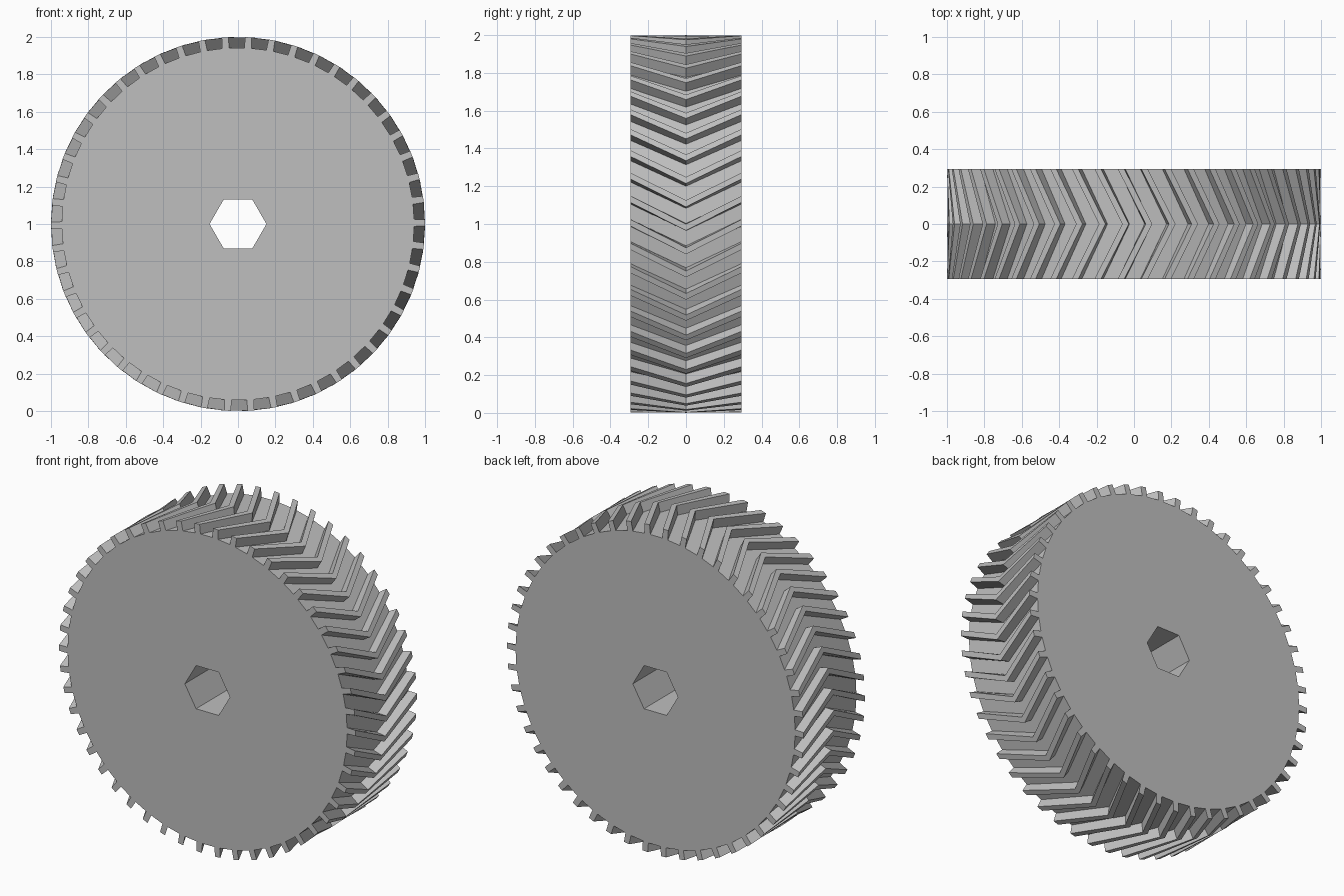
import bpy
import bmesh
from math import radians, sin, cos, pi
from mathutils import Vector

if "Cube" in bpy.data.objects:
    bpy.data.objects.remove(bpy.data.objects["Cube"], do_unlink=True)

TEETH = 50
TIP, ROOT, BORE = 1.0, 0.942, 0.152
HALF_WIDTH = 0.295
TWIST = radians(8.6)       # how far the tooth apex leads its ends
PHASE = radians(0.4)
HALF_ROOT, HALF_TIP = radians(1.15), radians(1.0)

steel = bpy.data.materials.new("steel_grey")
steel.use_nodes = True
colour = (0.52, 0.52, 0.52, 1)
steel.diffuse_color = colour
steel.node_tree.nodes["Principled BSDF"].inputs["Base Color"].default_value = colour


def gear_outline():
    """Polar points (radius, angle) of the toothed rim."""
    points = []
    for i in range(TEETH):
        a = PHASE + 2 * pi * i / TEETH
        points += [(ROOT, a - HALF_ROOT), (TIP, a - HALF_TIP),
                   (TIP, a + HALF_TIP), (ROOT, a + HALF_ROOT)]
    return points


def add_ring(bm, outline, y, turn=0.0):
    return [bm.verts.new((r * cos(a + turn), y, 1 + r * sin(a + turn)))
            for r, a in outline]


def bridge(bm, ring_a, ring_b):
    n = len(ring_a)
    for i in range(n):
        j = (i + 1) % n
        bm.faces.new((ring_a[i], ring_a[j], ring_b[j], ring_b[i]))


def loop_edges(bm, ring):
    return [bm.edges.get((v, ring[i - 1])) for i, v in enumerate(ring)]


bm = bmesh.new()

# Herringbone rim: straight ends with the middle section turned
rim = gear_outline()
front = add_ring(bm, rim, -HALF_WIDTH)
middle = add_ring(bm, rim, 0, -TWIST)
back = add_ring(bm, rim, HALF_WIDTH)
bridge(bm, front, middle)
bridge(bm, middle, back)

# Hexagonal bore
hexagon = [(BORE, i * pi / 3) for i in range(6)]
bore_front = add_ring(bm, hexagon, -HALF_WIDTH)
bore_back = add_ring(bm, hexagon, HALF_WIDTH)
bridge(bm, bore_back, bore_front)

# Flat side faces around the bore
for outer, inner, side in ((front, bore_front, -1), (back, bore_back, 1)):
    bmesh.ops.triangle_fill(bm, use_beauty=True, use_dissolve=False,
                            edges=loop_edges(bm, outer) + loop_edges(bm, inner),
                            normal=Vector((0, side, 0)))

bmesh.ops.recalc_face_normals(bm, faces=bm.faces[:])
mesh = bpy.data.meshes.new("herringbone_gear")
bm.to_mesh(mesh)
bm.free()
mesh.materials.append(steel)
gear = bpy.data.objects.new("herringbone_gear", mesh)
bpy.context.collection.objects.link(gear)
